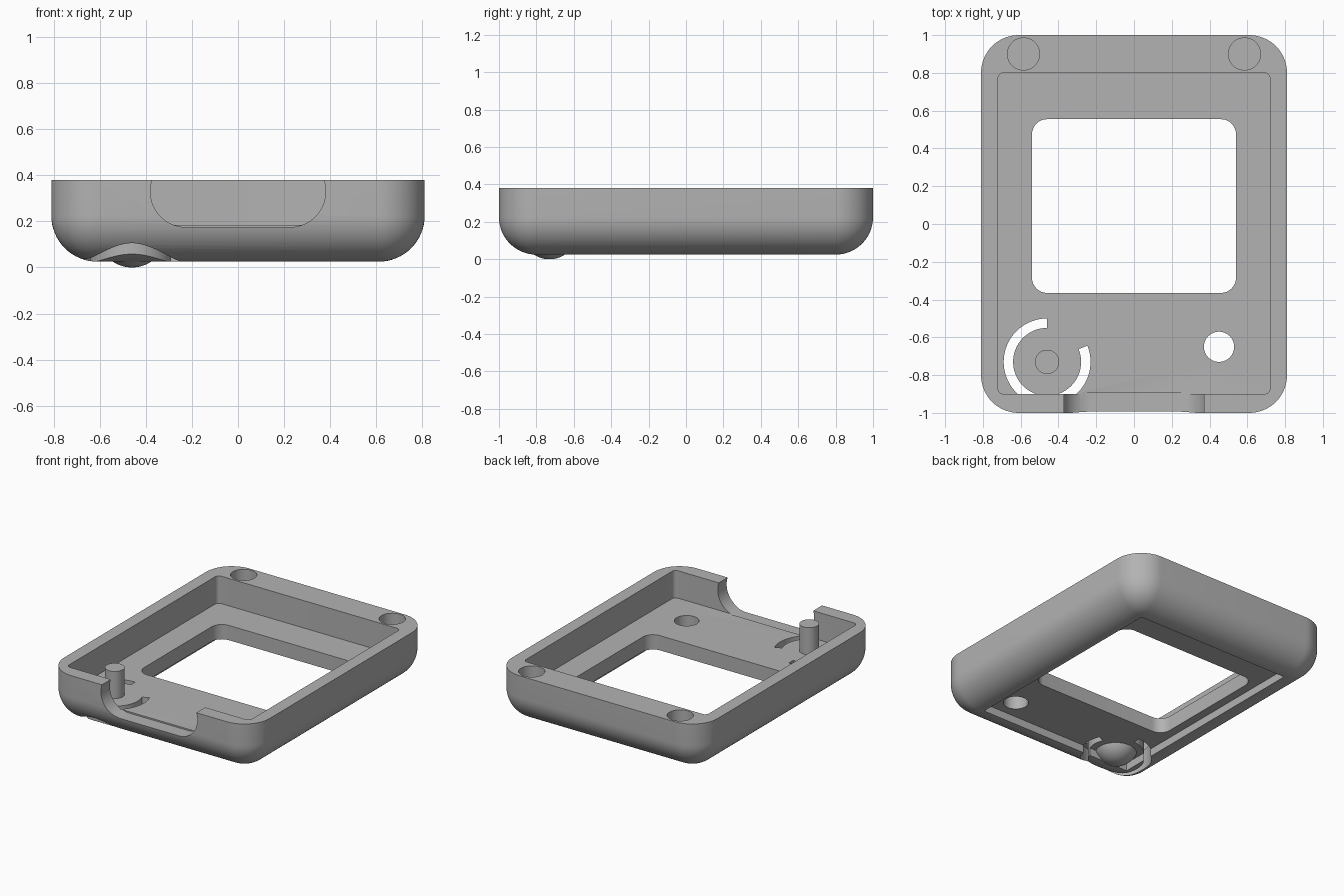
import bpy, bmesh
from math import sin, cos, pi, radians

if "Cube" in bpy.data.objects:
    bpy.data.objects.remove(bpy.data.objects["Cube"], do_unlink=True)

TOP, BASE, FLOOR, PANEL = 0.38, 0.025, 0.185, 0.08
BUTTON = (-0.46, -0.73)

grey = bpy.data.materials.new("plain_grey")
grey.use_nodes = True
grey.diffuse_color = (0.45, 0.45, 0.45, 1)
grey.node_tree.nodes["Principled BSDF"].inputs["Base Color"].default_value = grey.diffuse_color


def add_object(name, bm):
    bmesh.ops.recalc_face_normals(bm, faces=bm.faces)
    mesh = bpy.data.meshes.new(name)
    bm.to_mesh(mesh)
    bm.free()
    mesh.materials.append(grey)
    obj = bpy.data.objects.new(name, mesh)
    bpy.context.collection.objects.link(obj)
    return obj


def box(name, x0, x1, y0, y1, z0, z1, radius=0, segments=8, edge_rule=None):
    """Box whose chosen edges (upright ones by default) are rounded."""
    bm = bmesh.new()
    bmesh.ops.create_cube(bm, size=1)
    for v in bm.verts:
        v.co = (x1 if v.co.x > 0 else x0, y1 if v.co.y > 0 else y0, z1 if v.co.z > 0 else z0)
    if radius:
        rule = edge_rule or (lambda a, b: abs(a.z - b.z) > 0.01)
        edges = [e for e in bm.edges if rule(e.verts[0].co, e.verts[1].co)]
        bmesh.ops.bevel(bm, geom=edges, offset=radius, segments=segments,
                        profile=0.5, affect='EDGES')
    return add_object(name, bm)


def prism(name, outline, z0, z1):
    """Upright prism over a flat outline."""
    bm = bmesh.new()
    face = bm.faces.new([bm.verts.new((x, y, z0)) for x, y in outline])
    new = bmesh.ops.extrude_face_region(bm, geom=[face])["geom"]
    for v in new:
        if isinstance(v, bmesh.types.BMVert):
            v.co.z = z1
    return add_object(name, bm)


def arc(cx, cy, r, start, end, steps):
    angles = [radians(start + (end - start) * i / steps) for i in range(steps + 1)]
    return [(cx + r * cos(a), cy + r * sin(a)) for a in angles]


def cylinder(name, cx, cy, r, z0, z1):
    return prism(name, arc(cx, cy, r, 0, 360, 48)[:-1], z0, z1)


def smooth(obj):
    bpy.ops.object.select_all(action='DESELECT')
    obj.select_set(True)
    bpy.context.view_layer.objects.active = obj
    bpy.ops.object.shade_smooth_by_angle(angle=radians(30))


# Rounded shell: upright and bottom edges are filleted, the rim stays sharp
shell = box("case_shell", -0.81, 0.81, -1, 1, BASE, TOP, 0.2, 16,
            lambda a, b: min(a.z, b.z) < BASE + 0.01)

# Cutters: main cavity, underside panel recess, screen window, round hole
cutters = [
    box("cavity_cutter", -0.72, 0.72, -0.9, 0.8, FLOOR, 0.6, 0.03),
    box("panel_cutter", -0.6, 0.6, -0.79, 0.79, -0.2, PANEL),
    box("window_cutter", -0.54, 0.54, -0.365, 0.555, -0.2, 0.6, 0.08),
    cylinder("round_hole_cutter", 0.45, -0.65, 0.08, -0.2, 0.6),
    # Rounded notch through the front wall
    box("notch_cutter", -0.38, 0.38, -1.2, -0.893, 0.175, 0.485, 0.154, 16,
        lambda a, b: abs(a.y - b.y) > 0.01),
    # Curved slot that frees the springy button
    prism("button_slot_cutter",
          arc(*BUTTON, 0.23, 90, 382, 56) + arc(*BUTTON, 0.18, 382, 90, 56), -0.2, FLOOR + 0.004),
]
# Blind round pockets in the back rim
for side in (-1, 1):
    cutters.append(cylinder("rim_pocket_cutter", side * 0.585, 0.9, 0.085, TOP - 0.15, 0.6))

for cutter in cutters:
    cutter.hide_render = True
    mod = shell.modifiers.new(cutter.name, 'BOOLEAN')
    mod.operation, mod.solver, mod.object = 'DIFFERENCE', 'EXACT', cutter

# Bake the cuts and drop the cutters
graph = bpy.context.evaluated_depsgraph_get()
shell_mesh = bpy.data.meshes.new_from_object(shell.evaluated_get(graph))
shell.modifiers.clear()
shell.data = shell_mesh
for cutter in cutters:
    bpy.data.objects.remove(cutter, do_unlink=True)
smooth(shell)

# Button post standing inside the case
smooth(cylinder("button_post", *BUTTON, 0.064, FLOOR - 0.02, TOP - 0.002))

# Domed button cap bulging below the underside
bm = bmesh.new()
R = 0.15
bmesh.ops.create_uvsphere(bm, u_segments=48, v_segments=48, radius=R)
bmesh.ops.translate(bm, verts=bm.verts, vec=(*BUTTON, R))
bmesh.ops.bisect_plane(bm, geom=bm.verts[:] + bm.edges[:] + bm.faces[:],
                       plane_co=(0, 0, PANEL + 0.01), plane_no=(0, 0, 1), clear_outer=True)
bmesh.ops.holes_fill(bm, edges=[e for e in bm.edges if e.is_boundary])
smooth(add_object("button_dome", bm))
